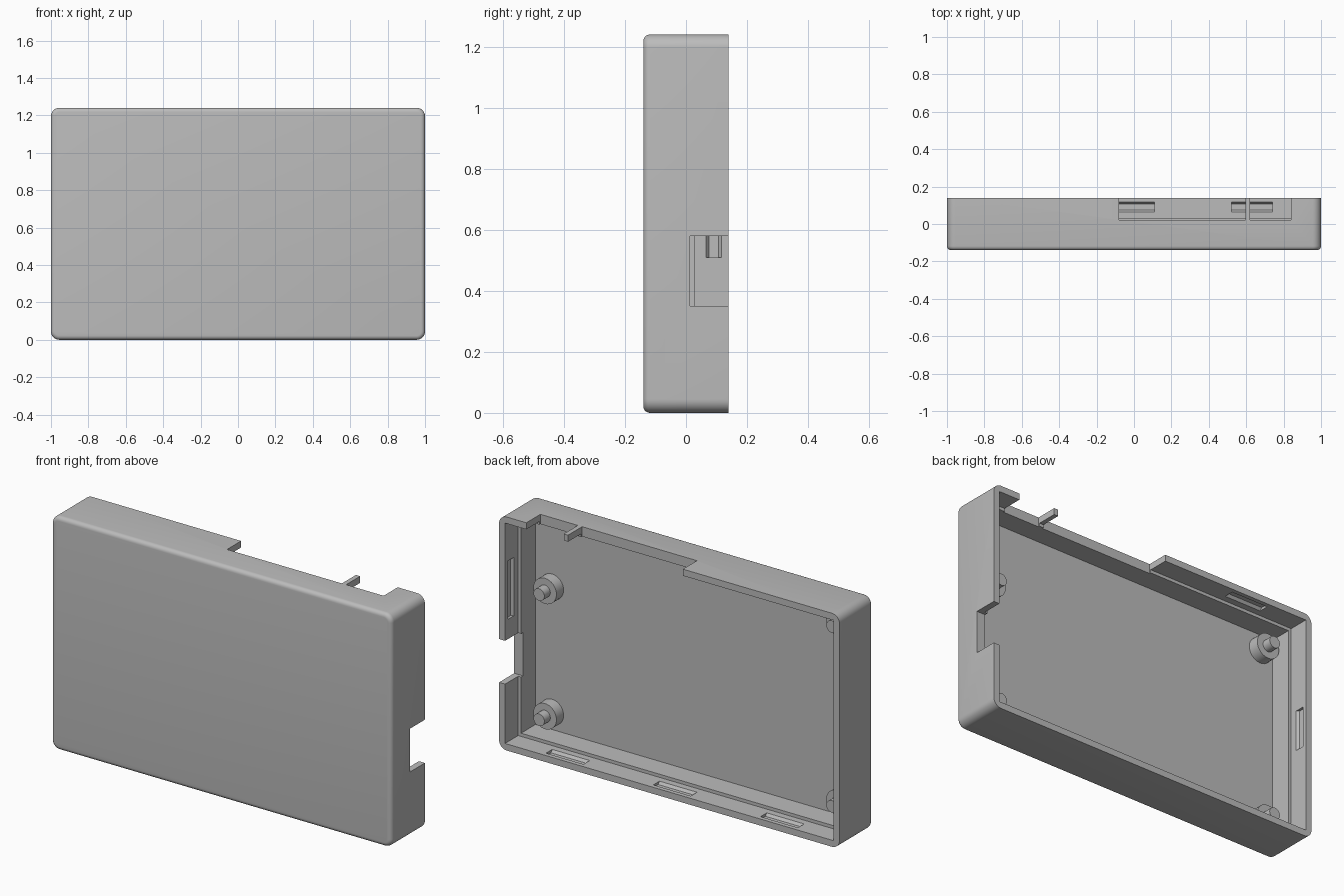
import bpy, bmesh, math
from mathutils import Vector, Matrix

if "Cube" in bpy.data.objects:
    bpy.data.objects.remove(bpy.data.objects["Cube"], do_unlink=True)

W, H, BACK = 1.0, 1.24, 0.14          # half width, height, half depth
RIM, WALL, STEP_Y, FLOOR_Y = 0.035, 0.052, 0.03, -0.09

grey = bpy.data.materials.new("plain grey plastic")
grey.use_nodes = True
grey.diffuse_color = (0.5, 0.5, 0.5, 1)
grey.node_tree.nodes["Principled BSDF"].inputs["Base Color"].default_value = (0.5, 0.5, 0.5, 1)


def make_object(name, bm):
    bmesh.ops.recalc_face_normals(bm, faces=bm.faces)
    mesh = bpy.data.meshes.new(name)
    bm.to_mesh(mesh)
    bm.free()
    mesh.materials.append(grey)
    obj = bpy.data.objects.new(name, mesh)
    bpy.context.collection.objects.link(obj)
    return obj


def box_bm(low, high):
    bm = bmesh.new()
    bmesh.ops.create_cube(bm, size=1)
    low, high = Vector(low), Vector(high)
    for v in bm.verts:
        v.co = [(a + b) / 2 + c * (b - a) for a, b, c in zip(low, high, v.co)]
    return bm


def activate(obj):
    bpy.ops.object.select_all(action='DESELECT')
    obj.select_set(True)
    bpy.context.view_layer.objects.active = obj


def cut(target, cutter):
    activate(target)
    mod = target.modifiers.new("cut", 'BOOLEAN')
    mod.operation, mod.solver, mod.object = 'DIFFERENCE', 'EXACT', cutter
    bpy.ops.object.modifier_apply(modifier=mod.name)
    bpy.data.objects.remove(cutter, do_unlink=True)


def smooth(obj):
    activate(obj)
    bpy.ops.object.shade_smooth_by_angle(angle=math.radians(30))


# Outer block: rounded corners, then a softened front edge
bm = box_bm((-W, -BACK, 0), (W, BACK, H))
corners = [e for e in bm.edges if abs(e.verts[0].co.y - e.verts[1].co.y) > 0.1]
bmesh.ops.bevel(bm, geom=corners, offset=0.045, segments=8, profile=0.5, affect='EDGES')
front = [e for e in bm.edges if all(v.co.y < -BACK + 0.001 for v in e.verts)]
bmesh.ops.bevel(bm, geom=front, offset=0.022, segments=5, profile=0.5, affect='EDGES')
shell = make_object("case_shell", bm)

# Hollow interior with a stepped lip
cut(shell, make_object("cavity", box_bm((-W + WALL, FLOOR_Y, WALL), (W - WALL, 0.3, H - WALL))))
cut(shell, make_object("lip_step", box_bm((-W + RIM, STEP_Y, RIM), (W - RIM, 0.3, H - RIM))))

# Port openings in the top wall (leaving a thin tab) and in the side wall
for x0, x1 in ((-0.08, 0.595), (0.62, 0.84)):
    cut(shell, make_object("top_opening", box_bm((x0, 0.022, H - 0.1), (x1, 0.3, H + 0.1))))
cut(shell, make_object("side_opening", box_bm((W - 0.1, 0.013, 0.35), (W + 0.1, 0.3, 0.58))))


# Snap recesses: grooves tapering into the wall
def snap_recess(x, z, outward, length):
    out = Vector(outward)
    along = Vector((abs(out.z), 0, abs(out.x)))
    base = Vector((x, 0.091, z))
    bm = bmesh.new()
    for depth, half in ((-0.01, 0.034), (0.014, 0.015)):
        for u, y in ((-1, -1), (1, -1), (1, 1), (-1, 1)):
            bm.verts.new(base + out * depth + along * u * length / 2 + Vector((0, y * half, 0)))
    bmesh.ops.convex_hull(bm, input=bm.verts)
    cut(shell, make_object("snap_recess", bm))


for x in (-0.63, 0, 0.63):
    snap_recess(x, RIM, (0, 0, -1), 0.22)
snap_recess(-0.63, H - RIM, (0, 0, 1), 0.22)
snap_recess(-W + RIM, 0.62, (-1, 0, 0), 0.22)
snap_recess(W - RIM, 0.84, (1, 0, 0), 0.31)
smooth(shell)


# Standoffs: a wide post with a locating pin
def cylinder(name, x, z, radius, y0, y1):
    bm = bmesh.new()
    place = Matrix.Translation((x, (y0 + y1) / 2, z)) @ Matrix.Rotation(math.pi / 2, 4, 'X')
    bmesh.ops.create_cone(bm, cap_ends=True, segments=32, radius1=radius, radius2=radius,
                          depth=y1 - y0, matrix=place)
    smooth(make_object(name, bm))


for label, x, z in (("left_upper", 0.85, 0.81), ("left_lower", 0.85, 0.145),
                    ("right_upper", -0.87, 1.1), ("right_lower", -0.87, 0.145)):
    cylinder(label + "_post", x, z, 0.068, FLOOR_Y - 0.01, -0.03)
    cylinder(label + "_pin", x, z, 0.032, -0.04, 0.02)
